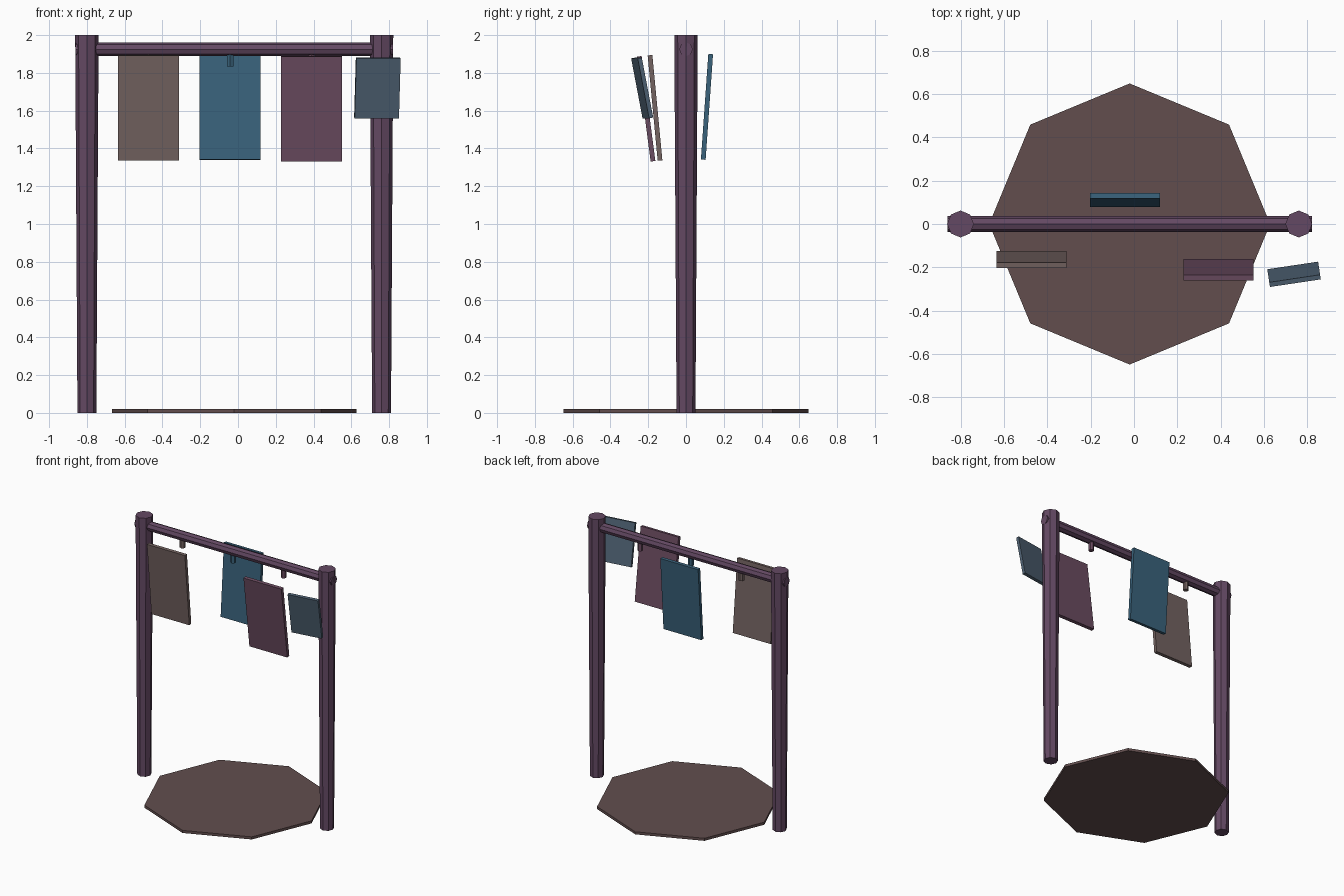
import bpy
from math import pi, radians

if "Cube" in bpy.data.objects:
    bpy.data.objects.remove(bpy.data.objects["Cube"])

CX = -0.02  # the frame sits slightly left of the overall centre


def material(name, rgb):
    m = bpy.data.materials.new(name)
    m.diffuse_color = [(c / 255) ** 2.2 for c in rgb] + [1]
    m.use_nodes = True
    m.node_tree.nodes["Principled BSDF"].inputs["Base Color"].default_value = m.diffuse_color
    return m


PURPLE = material("frame_purple", (100, 74, 99))
EARTH = material("base_brown", (98, 79, 79))
BROWN = material("cloth_brown", (115, 99, 97))
BLUE = material("cloth_blue", (60, 98, 122))
PLUM = material("cloth_plum", (107, 77, 97))
SLATE = material("cloth_slate", (80, 98, 115))


def finish(name, mat):
    ob = bpy.context.object
    ob.name = name
    ob.data.materials.append(mat)
    return ob


def cylinder(name, mat, loc, r1, r2, depth, sides=8, rot=(0, 0, 0)):
    bpy.ops.mesh.primitive_cone_add(vertices=sides, radius1=r1, radius2=r2,
                                    depth=depth, location=loc, rotation=rot)
    return finish(name, mat)


def panel(name, mat, loc, size, tilt, turn=0):
    bpy.ops.mesh.primitive_cube_add(size=1, location=loc, rotation=(tilt, 0, turn))
    ob = finish(name, mat)
    ob.scale = size
    return ob


# Octagonal base slab
cylinder("base_slab", EARTH, (CX, 0, 0.01), 0.648, 0.648, 0.02)

# Posts, wider at the top, and the crossbar running through them
for side, label in ((-1, "left_post"), (1, "right_post")):
    cylinder(label, PURPLE, (CX + side * 0.78, 0, 1.0), 0.05, 0.062, 2.0)
cylinder("crossbar", PURPLE, (CX, 0, 1.925), 0.036, 0.036, 1.68, rot=(0, pi / 2, 0))

# Hanging panels, each with a short peg under the crossbar
for label, mat, x, y, z, tilt in (
        ("left", BROWN, -0.473, -0.164, 1.615, 0.095),
        ("middle", BLUE, -0.042, 0.111, 1.62, -0.07),
        ("right", PLUM, 0.39, -0.211, 1.61, 0.13)):
    panel(label + "_panel", mat, (x, y, z), (0.323, 0.025, 0.56), tilt)
    cylinder(label + "_peg", mat, (x, 0, 1.867), 0.02, 0.02, 0.064, sides=6)

# Small sign in front of the right post
panel("side_sign", SLATE, (0.738, -0.232, 1.72), (0.237, 0.022, 0.323), 0.19, radians(8.5))
